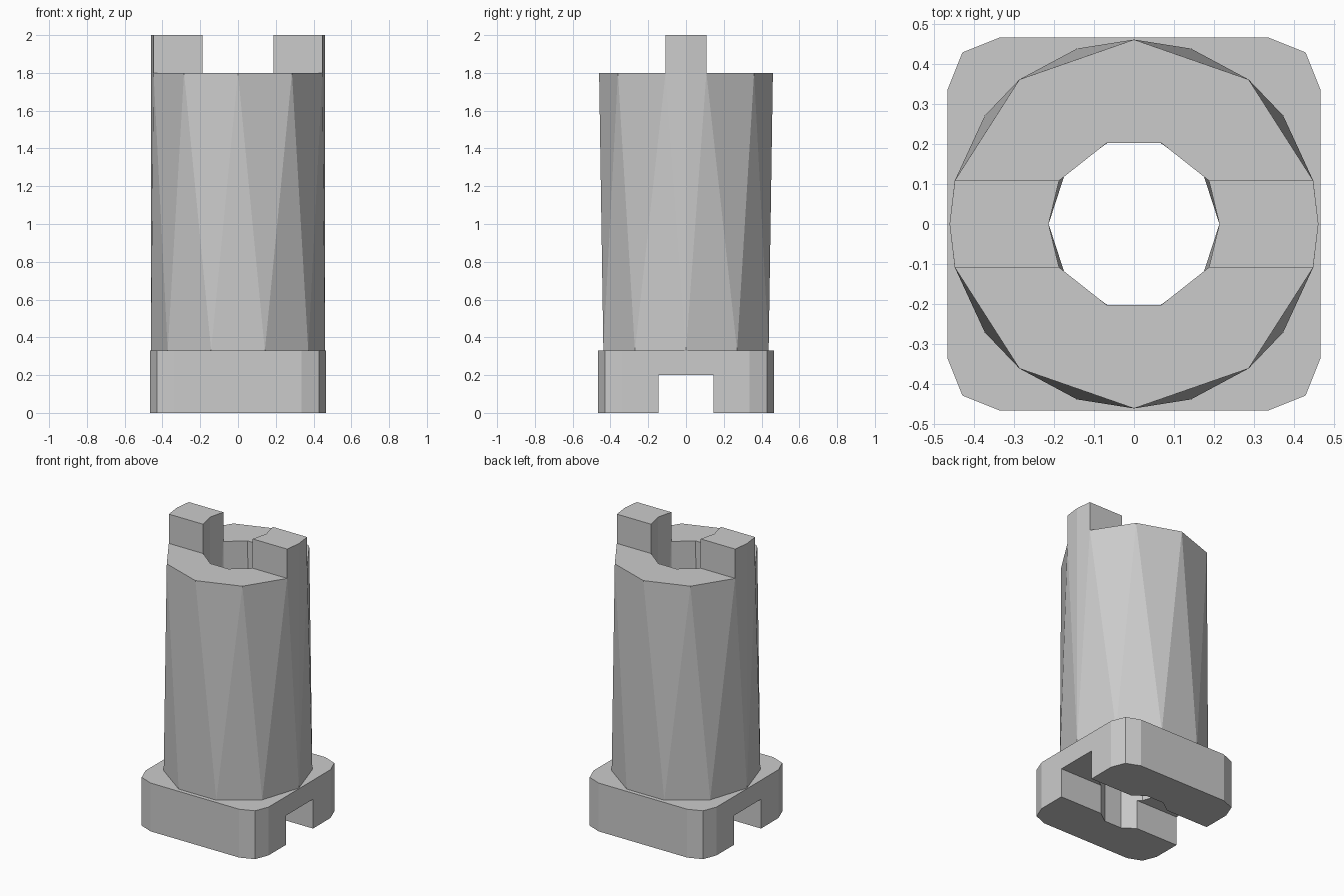
import bpy
import bmesh
from math import cos, sin, radians

if "Cube" in bpy.data.objects:
    bpy.data.objects.remove(bpy.data.objects["Cube"], do_unlink=True)

grey = bpy.data.materials.new("plain grey")
grey.use_nodes = True
grey.diffuse_color = (0.6, 0.6, 0.6, 1)
grey.node_tree.nodes["Principled BSDF"].inputs["Base Color"].default_value = grey.diffuse_color

BASE_TOP, TOWER_TOP, TAB_TOP = 0.33, 1.8, 2.0


def mirrored(quarter):
    """Repeat the points of one quarter in all four quarters."""
    return list({(x * sx, y * sy) for x, y in quarter for sx in (1, -1) for sy in (1, -1)})


def ring(radius, angles):
    return mirrored([(radius * cos(radians(a)), radius * sin(radians(a))) for a in angles])


def hull(name, low, z_low, high, z_high):
    """Solid skinned between a lower and an upper outline."""
    bm = bmesh.new()
    for outline, z in ((low, z_low), (high, z_high)):
        for x, y in outline:
            bm.verts.new((x, y, z))
    bmesh.ops.remove_doubles(bm, verts=bm.verts, dist=0.0001)
    bmesh.ops.convex_hull(bm, input=bm.verts)
    bmesh.ops.dissolve_limit(bm, angle_limit=0.001, verts=bm.verts, edges=bm.edges)
    bmesh.ops.recalc_face_normals(bm, faces=bm.faces)
    return finish(name, bm)


def finish(name, bm):
    mesh = bpy.data.meshes.new(name)
    bm.to_mesh(mesh)
    bm.free()
    mesh.materials.append(grey)
    obj = bpy.data.objects.new(name, mesh)
    bpy.context.collection.objects.link(obj)
    return obj


def cut(obj, cutter):
    """Subtract a cutter, apply the result and discard the cutter."""
    cutter.hide_render = True
    mod = obj.modifiers.new("cut", "BOOLEAN")
    mod.operation = "DIFFERENCE"
    mod.solver = "EXACT"
    mod.object = cutter
    bpy.context.view_layer.objects.active = obj
    bpy.ops.object.modifier_apply(modifier=mod.name)
    bpy.data.objects.remove(cutter, do_unlink=True)


# Outlines: decagon feet, and upper rings that meet the tab corners
bore_low = ring(0.213, (0, 36, 72))
bore_high = mirrored([(0.213, 0), (0.187, 0.108), (0.068, 0.202)])
tower_low = ring(0.46, (0, 36, 72))
tower_high = ring(0.46, (0, 13.6, 51.6, 90))

# Square base with faceted corners, a bore and a slot across the bottom
corner = mirrored([(0.465, 0.335), (0.428, 0.428), (0.335, 0.465)])
base = hull("base", corner, 0, corner, BASE_TOP)
cut(base, hull("base_bore", bore_low, -0.1, bore_low, BASE_TOP + 0.1))
slot = mirrored([(0.6, 0.145)])
cut(base, hull("slot_cutter", slot, -0.1, slot, 0.2))

# Hollow tower
tower = hull("tower", tower_low, BASE_TOP, tower_high, TOWER_TOP)
cut(tower, hull("tower_bore", bore_low, BASE_TOP - 0.01, bore_high, TOWER_TOP + 0.01))

# Locking tabs on both sides of the rim
for name, side in (("left_tab", 1), ("right_tab", -1)):
    profile = [(0.187, -0.108), (0.447, -0.108), (0.46, 0),
               (0.447, 0.108), (0.187, 0.108), (0.213, 0)]
    bm = bmesh.new()
    face = bm.faces.new([bm.verts.new((x * side, y, TOWER_TOP)) for x, y in profile])
    top = bmesh.ops.extrude_face_region(bm, geom=[face])["geom"]
    rise = [v for v in top if isinstance(v, bmesh.types.BMVert)]
    bmesh.ops.translate(bm, verts=rise, vec=(0, 0, TAB_TOP - TOWER_TOP))
    bmesh.ops.recalc_face_normals(bm, faces=bm.faces)
    finish(name, bm)
